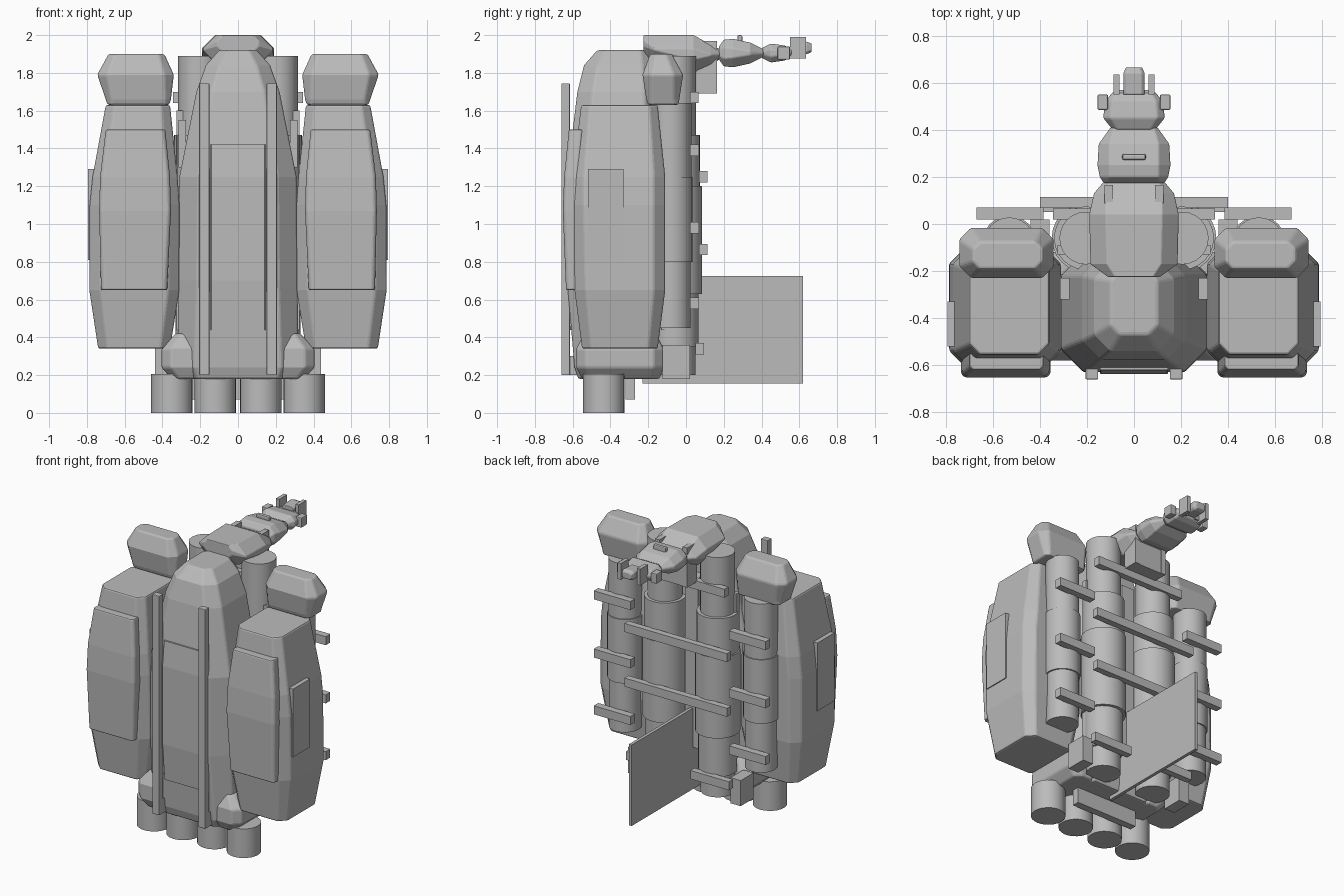
import bpy, bmesh, math

grey = bpy.data.materials.new("mid grey")
grey.diffuse_color = (0.5, 0.5, 0.5, 1)


def finish(name, bm, bevel=0.0, smooth=False):
    bmesh.ops.recalc_face_normals(bm, faces=bm.faces)
    me = bpy.data.meshes.new(name)
    bm.to_mesh(me)
    bm.free()
    ob = bpy.data.objects.new(name, me)
    bpy.context.collection.objects.link(ob)
    me.materials.append(grey)
    if bevel:
        m = ob.modifiers.new("edge", 'BEVEL')
        m.width, m.segments, m.limit_method = bevel, 2, 'ANGLE'
        m.angle_limit = math.radians(30)
    if smooth:
        bpy.context.view_layer.objects.active = ob
        ob.select_set(True)
        bpy.ops.object.shade_smooth_by_angle(angle=math.radians(30))
        ob.select_set(False)
    return ob


def loft(name, sections, axis='z', side=1, bevel=0.01):
    """Skin chamfered rectangles: (t, x0, x1, b0, b1, chamfer) along z or y."""
    bm = bmesh.new()
    rings = []
    for t, a0, a1, b0, b1, c in sections:
        pts = [(a0 + c, b0), (a1 - c, b0), (a1, b0 + c), (a1, b1 - c),
               (a1 - c, b1), (a0 + c, b1), (a0, b1 - c), (a0, b0 + c)]
        rings.append([bm.verts.new((side * a, b, t) if axis == 'z' else (side * a, t, b))
                      for a, b in pts])
    for r, s in zip(rings, rings[1:]):
        for i in range(8):
            j = (i + 1) % 8
            bm.faces.new((r[i], r[j], s[j], s[i]))
    bm.faces.new(rings[0])
    bm.faces.new(rings[-1])
    return finish(name, bm, bevel)


def box(name, x0, x1, y0, y1, z0, z1, side=1, bevel=0.0):
    bm = bmesh.new()
    bmesh.ops.create_cube(bm, size=1)
    for v in bm.verts:
        v.co = (side * ((x0 + x1) / 2 + v.co.x * (x1 - x0)),
                (y0 + y1) / 2 + v.co.y * (y1 - y0),
                (z0 + z1) / 2 + v.co.z * (z1 - z0))
    return finish(name, bm, bevel)


def tube(name, x, y, profile, n=24):
    """Stepped upright cylinder from (radius, z) pairs."""
    bm = bmesh.new()
    rings = [[bm.verts.new((x + r * math.cos(2 * math.pi * i / n),
                            y + r * math.sin(2 * math.pi * i / n), z))
              for i in range(n)] for r, z in profile]
    for r, s in zip(rings, rings[1:]):
        for i in range(n):
            j = (i + 1) % n
            bm.faces.new((r[i], r[j], s[j], s[i]))
    bm.faces.new(rings[0])
    bm.faces.new(rings[-1])
    return finish(name, bm, smooth=True)


# Central body with its raised front panel
loft("central_body", [
    (0.18, -0.29, 0.29, -0.57, -0.14, 0.08),
    (0.24, -0.32, 0.32, -0.59, -0.13, 0.09),
    (0.70, -0.315, 0.315, -0.63, -0.12, 0.10),
    (1.25, -0.31, 0.31, -0.63, -0.12, 0.10),
    (1.70, -0.22, 0.22, -0.575, -0.14, 0.08),
    (1.84, -0.17, 0.17, -0.54, -0.16, 0.07),
    (1.92, -0.10, 0.10, -0.47, -0.20, 0.04)])
loft("front_panel", [
    (0.44, -0.145, 0.145, -0.615, -0.56, 0.004),
    (0.70, -0.145, 0.145, -0.638, -0.56, 0.004),
    (1.25, -0.145, 0.145, -0.638, -0.56, 0.004),
    (1.42, -0.145, 0.145, -0.620, -0.56, 0.004)], bevel=0)
# Arm base, forearm and wrist along y
loft("arm_base", [
    (-0.225, -0.11, 0.11, 1.91, 2.0, 0.03),
    (-0.17, -0.185, 0.185, 1.85, 2.0, 0.07),
    (0.04, -0.19, 0.19, 1.80, 2.0, 0.07),
    (0.13, -0.17, 0.17, 1.84, 1.95, 0.05),
    (0.19, -0.12, 0.12, 1.88, 1.92, 0.015)], axis='y')
loft("forearm", [
    (0.175, -0.13, 0.13, 1.87, 1.94, 0.02),
    (0.20, -0.145, 0.145, 1.835, 1.975, 0.04),
    (0.25, -0.155, 0.155, 1.83, 1.98, 0.05),
    (0.34, -0.15, 0.15, 1.85, 1.96, 0.045),
    (0.41, -0.10, 0.10, 1.885, 1.925, 0.015)], axis='y')
loft("wrist", [
    (0.40, -0.09, 0.09, 1.88, 1.93, 0.02),
    (0.45, -0.13, 0.13, 1.855, 1.955, 0.03),
    (0.52, -0.125, 0.125, 1.865, 1.945, 0.03),
    (0.56, -0.09, 0.09, 1.885, 1.93, 0.015)], axis='y')
box("forearm_knob", -0.05, 0.05, 0.272, 0.298, 1.95, 2.0, bevel=0.008)
loft("middle_finger", [
    (0.55, -0.045, 0.045, 1.90, 1.96, 0.012),
    (0.64, -0.045, 0.045, 1.90, 1.965, 0.012),
    (0.665, -0.035, 0.035, 1.91, 1.955, 0.012)], axis='y', bevel=0.004)
box("arm_mount", -0.11, 0.11, 0.06, 0.16, 1.69, 1.86)
# Thin upright fin at the back and bar under the body
box("back_fin", -0.011, 0.011, -0.23, 0.62, 0.155, 0.725)
box("lower_bar", -0.24, 0.24, -0.32, -0.27, 0.07, 0.19)
box("spine", -0.05, 0.05, -0.15, -0.06, 0.45, 1.65)

# Long cross braces behind the middle tubes
for z, y in ((1.67, 0.02), (1.25, 0.07), (0.865, 0.07)):
    w = 0.345 if z > 1.5 else 0.40
    box("middle_brace", -w, w, y, y + 0.045, z - 0.03, z + 0.03)

for s, tag in ((1, "right"), (-1, "left")):
    # Side pod, its panels and its cap
    loft(tag + "_pod", [
        (0.34, 0.36, 0.74, -0.55, -0.15, 0.05),
        (0.65, 0.31, 0.787, -0.59, -0.11, 0.06),
        (1.10, 0.31, 0.785, -0.60, -0.11, 0.06),
        (1.25, 0.32, 0.77, -0.60, -0.11, 0.06),
        (1.63, 0.36, 0.70, -0.555, -0.15, 0.045)], side=s)
    loft(tag + "_pod_front_panel", [
        (0.65, 0.375, 0.725, -0.635, -0.56, 0.015),
        (1.07, 0.355, 0.735, -0.652, -0.56, 0.015),
        (1.25, 0.36, 0.73, -0.645, -0.56, 0.015),
        (1.50, 0.385, 0.70, -0.62, -0.54, 0.015)], side=s, bevel=0.008)
    box(tag + "_pod_side_panel", 0.74, 0.793, -0.52, -0.33, 0.81, 1.29, s)
    loft(tag + "_cap", [
        (1.63, 0.365, 0.69, -0.20, -0.04, 0.02),
        (1.66, 0.355, 0.70, -0.21, -0.035, 0.03),
        (1.79, 0.34, 0.745, -0.23, -0.015, 0.05),
        (1.90, 0.39, 0.685, -0.19, -0.075, 0.03)], side=s)
    # Front rail, inner strip and small shoulder block
    box(tag + "_front_rail", 0.152, 0.206, -0.66, -0.615, 0.20, 1.745, s, 0.004)
    box(tag + "_rail_foot", 0.155, 0.203, -0.63, -0.54, 0.20, 0.30, s)
    box(tag + "_inner_strip", 0.285, 0.325, -0.13, -0.09, 0.44, 1.60, s)
    box(tag + "_shoulder_block", 0.275, 0.315, -0.32, -0.23, 1.30, 1.55, s)
    # Lower skirt and side bracket
    loft(tag + "_skirt", [
        (0.18, 0.20, 0.35, -0.55, -0.14, 0.04),
        (0.24, 0.18, 0.405, -0.58, -0.12, 0.05),
        (0.34, 0.18, 0.405, -0.58, -0.12, 0.05),
        (0.42, 0.20, 0.33, -0.54, -0.16, 0.03)], side=s)
    box(tag + "_bracket", 0.36, 0.44, -0.125, 0.02, 0.18, 0.36, s)
    # Middle and outer tubes with their braces
    tube(tag + "_middle_tube", s * 0.205, -0.06,
         [(0.11, 0.20), (0.11, 0.35), (0.125, 0.35), (0.125, 0.63), (0.145, 0.63),
          (0.145, 1.20), (0.135, 1.20), (0.135, 1.47), (0.112, 1.47), (0.112, 1.89)])
    tube(tag + "_outer_tube", s * 0.53, -0.08,
         [(0.105, 0.45), (0.105, 0.80), (0.115, 0.80), (0.115, 1.25),
          (0.108, 1.25), (0.108, 1.64)])
    for z in (1.39, 0.98, 0.58):
        box(tag + "_outer_brace", 0.385, 0.67, 0.02, 0.07, z - 0.03, z + 0.03, s)
    box(tag + "_short_brace", 0.10, 0.40, 0.05, 0.095, 0.31, 0.37, s)
    # Nozzles
    for x in (0.12, 0.35):
        tube(tag + "_nozzle", s * x, -0.435, [(0.11, 0), (0.11, 0.205)])
    # Arm mount fin, wrist disc and claw
    box(tag + "_mount_fin", 0.09, 0.125, 0.055, 0.165, 1.69, 1.97, s)
    box(tag + "_wrist_disc", 0.11, 0.155, 0.485, 0.55, 1.87, 1.94, s, 0.006)
    box(tag + "_claw_base", 0.03, 0.08, 0.53, 0.57, 1.89, 1.93, s)
    box(tag + "_claw", 0.062, 0.088, 0.55, 0.635, 1.875, 1.99, s)
